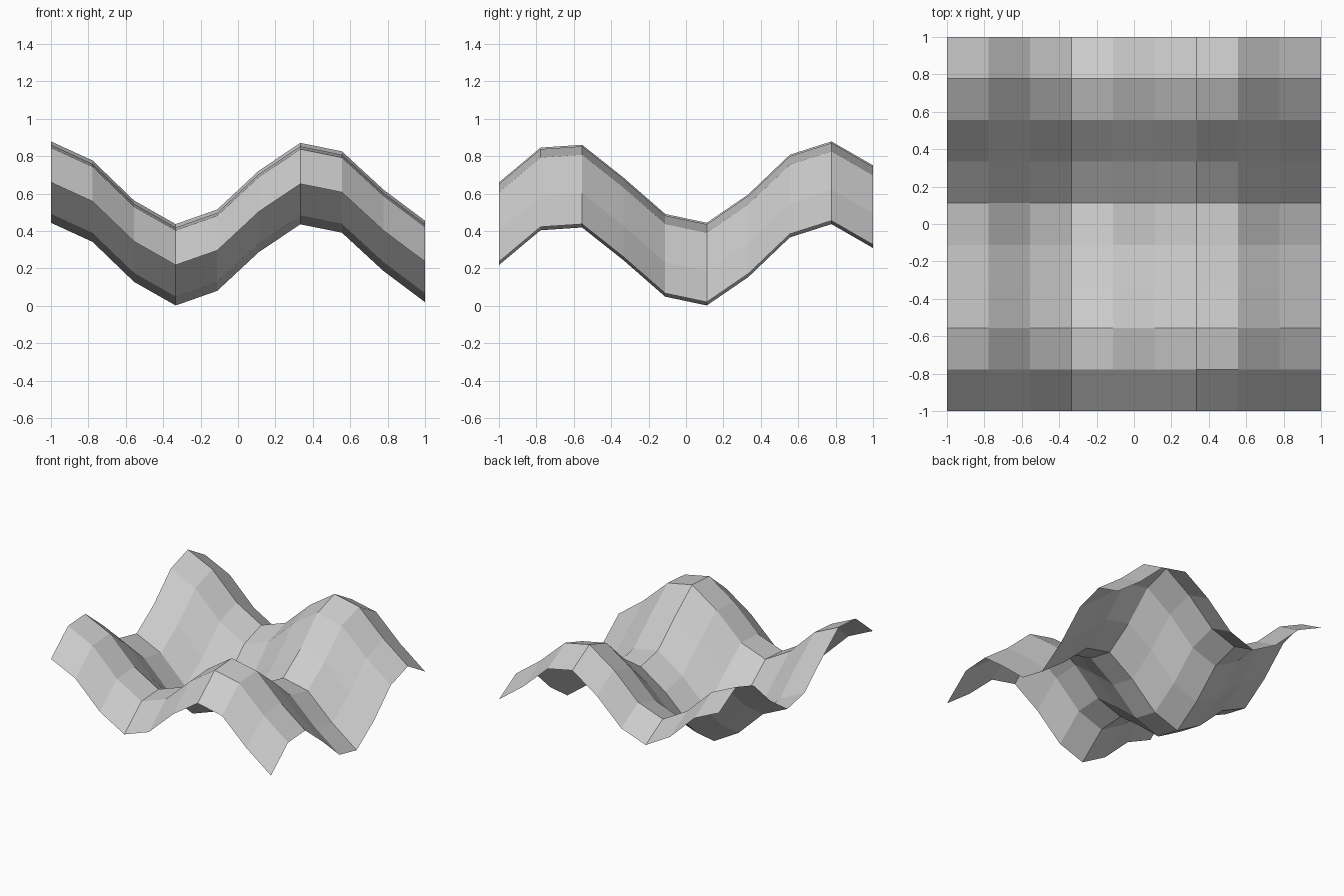
import bpy

if "Cube" in bpy.data.objects:
    bpy.data.objects.remove(bpy.data.objects["Cube"])

# Wave heights along x and along y; the sheet is the sum of the two waves
wave_x = [0.442, 0.340, 0.126, 0.000, 0.078, 0.285, 0.434, 0.389, 0.184, 0.018]
wave_y = [0.220, 0.406, 0.421, 0.245, 0.051, 0.004, 0.156, 0.368, 0.439, 0.311]

# Low-poly rippled sheet: 9 x 9 flat quads
bpy.ops.mesh.primitive_grid_add(x_subdivisions=9, y_subdivisions=9, size=2)
sheet = bpy.context.object
sheet.name = "wavy_sheet"
for v in sheet.data.vertices:
    i = round((v.co.x + 1) * 4.5)
    j = round((v.co.y + 1) * 4.5)
    v.co.z = wave_x[i] + wave_y[j] - 0.002

bpy.ops.object.shade_flat()
